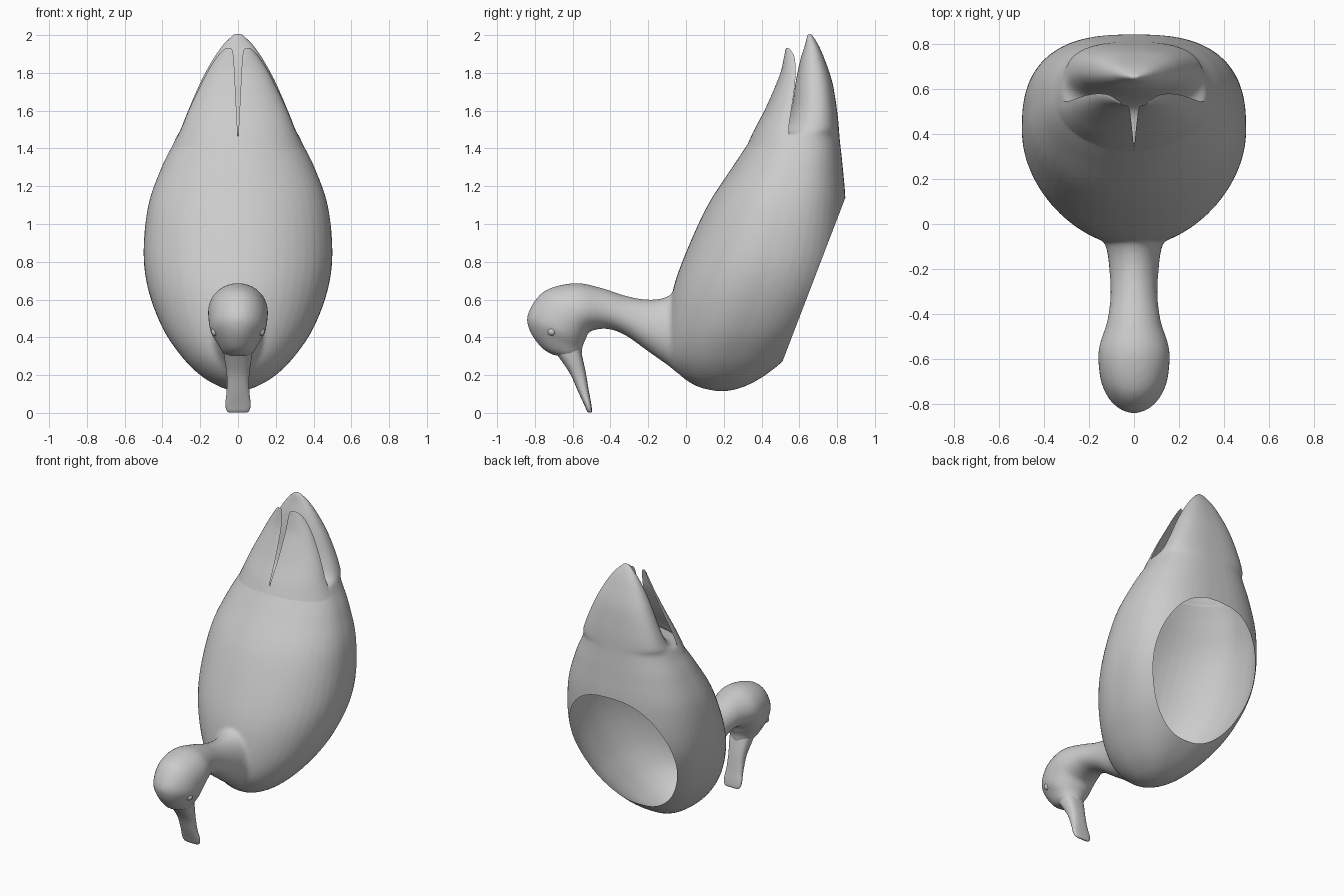
import bpy, bmesh, math
from mathutils import Vector

if "Cube" in bpy.data.objects:
    bpy.data.objects.remove(bpy.data.objects["Cube"])


def spline(keys, steps):
    """Catmull-Rom through a list of equal-length tuples."""
    out = []
    for i in range(len(keys) - 1):
        quad = [keys[max(i - 1, 0)], keys[i], keys[i + 1], keys[min(i + 2, len(keys) - 1)]]
        for s in range(steps):
            t = s / steps
            out.append([0.5 * (2 * b + (c - a) * t + (2 * a - 5 * b + 4 * c - d) * t * t
                        + (3 * b - a - 3 * c + d) * t ** 3) for a, b, c, d in zip(*quad)])
    out.append(list(keys[-1]))
    return out


def make_object(name, bm):
    bmesh.ops.recalc_face_normals(bm, faces=bm.faces)
    me = bpy.data.meshes.new(name)
    bm.to_mesh(me)
    bm.free()
    ob = bpy.data.objects.new(name, me)
    bpy.context.collection.objects.link(ob)
    for p in me.polygons:
        p.use_smooth = True
    return ob


def loft(bm, keys, mid=0.5, n_front=2.0, n_back=2.0, steps=6, sides=48):
    """Closed loft; each key is front point (y, z), back point (y, z), half width."""
    rings = []
    for yf, zf, yb, zb, w in spline(keys, steps):
        f, b = Vector((0, yf, zf)), Vector((0, yb, zb))
        c = f.lerp(b, mid)
        ring = []
        for k in range(sides):
            a = 2 * math.pi * k / sides
            s, co = math.sin(a), math.cos(a)
            e = 2 / (n_front if co > 0 else n_back)
            arm = (f - c) if co > 0 else (b - c)
            p = c + arm * abs(co) ** e
            p.x = math.copysign(max(w, .003) * abs(s) ** e, s)
            ring.append(bm.verts.new(p))
        rings.append(ring)
    for r, q in zip(rings, rings[1:]):
        for k in range(sides):
            j = (k + 1) % sides
            bm.faces.new((r[k], r[j], q[j], q[k]))
    bm.faces.new(rings[0])
    bm.faces.new(rings[-1])


# Body and tail: horizontal sections (z, front y, back y, half width)
body = [(.115, .16, .22, .02), (.14, .06, .31, .10), (.2, -.03, .42, .2), (.3, -.09, .54, .30),
        (.45, -.10, .67, .40), (.65, -.07, .785, .475), (.85, .0, .835, .50),
        (1.1, .115, .845, .475), (1.3, .245, .83, .405), (1.42, .325, .817, .345),
        (1.47, .36, .812, .322), (1.5, .50, .81, .305), (1.6, .555, .80, .265),
        (1.75, .58, .775, .20), (1.87, .605, .735, .135), (1.95, .63, .70, .08),
        (2.01, .642, .662, .02)]
bm = bmesh.new()
loft(bm, [(f, z, b, z, w) for z, f, b, w in body], n_back=2.6)
duck = make_object("body_neck_and_head", bm)

# Neck and head: sections fanning round the bend
neck = [(.15, .70, .15, .22, .20), (0, .68, 0, .19, .165), (-.1, .615, -.1, .255, .125),
        (-.2, .60, -.2, .325, .11), (-.32, .62, -.32, .41, .105), (-.45, .662, -.42, .445, .12),
        (-.59, .687, -.51, .43, .155), (-.75, .645, -.53, .39, .157),
        (-.835, .53, -.545, .36, .145), (-.83, .44, -.55, .335, .115),
        (-.765, .345, -.55, .31, .085), (-.70, .305, -.56, .29, .06)]
bm = bmesh.new()
loft(bm, neck, mid=.55)
neck_ob = make_object("neck", bm)

# Blend into one skin
bpy.ops.object.select_all(action='DESELECT')
neck_ob.select_set(True)
duck.select_set(True)
bpy.context.view_layer.objects.active = duck
bpy.ops.object.join()
m = duck.modifiers.new("skin", 'REMESH')
m.mode = 'VOXEL'
m.voxel_size = .012
m = duck.modifiers.new("soften", 'SMOOTH')
m.factor = .5
m.iterations = 8
for name in ("skin", "soften"):
    bpy.ops.object.modifier_apply(modifier=name)

# Open the underside with a slanted cut
bm = bmesh.new()
bm.from_mesh(duck.data)
bmesh.ops.bisect_plane(bm, geom=bm.verts[:] + bm.edges[:] + bm.faces[:],
                       plane_co=(0, .51, .27), plane_no=(0, .86, -.33), clear_outer=True)
bm.to_mesh(duck.data)
bm.free()
for p in duck.data.polygons:
    p.use_smooth = True

# Folded wing tips: open flaps (z, front y, outer y, inner x, outer x)
wing = [(1.40, .316, .56, 0, .352), (1.5, .362, .545, .003, .303), (1.6, .415, .557, .008, .262),
        (1.7, .46, .572, .013, .215), (1.8, .50, .58, .018, .165), (1.88, .518, .575, .023, .115),
        (1.92, .526, .555, .03, .08), (1.932, .53, .54, .042, .06)]
for side, label in ((-1, "right"), (1, "left")):
    bm = bmesh.new()
    rows = []
    for z, yf, yo, xi, xo in spline(wing, 5):
        rows.append([bm.verts.new((side * (xi + (xo - xi) * math.sin(a)),
                                   yo - (yo - yf) * math.cos(a), z))
                     for a in [math.pi / 2 * k / 16 for k in range(17)]])
    for r, q in zip(rows, rows[1:]):
        for k in range(16):
            bm.faces.new((r[k], r[k + 1], q[k + 1], q[k]))
    make_object(label + "_wing_tip", bm)

    # Eye
    bm = bmesh.new()
    bmesh.ops.create_uvsphere(bm, u_segments=20, v_segments=12, radius=.022)
    bmesh.ops.translate(bm, verts=bm.verts, vec=(side * .12, -.71, .43))
    make_object(label + "_eye", bm)

# Bill
bill = [(-.70, .33, -.56, .34, .078), (-.655, .27, -.545, .28, .07), (-.61, .2, -.53, .21, .06),
        (-.57, .11, -.515, .12, .06), (-.54, .045, -.502, .05, .067),
        (-.525, .012, -.498, .012, .06), (-.515, .001, -.502, .001, .045)]
bm = bmesh.new()
loft(bm, bill, n_front=2.4, n_back=2.8, steps=5, sides=32)
bill_ob = make_object("bill", bm)
